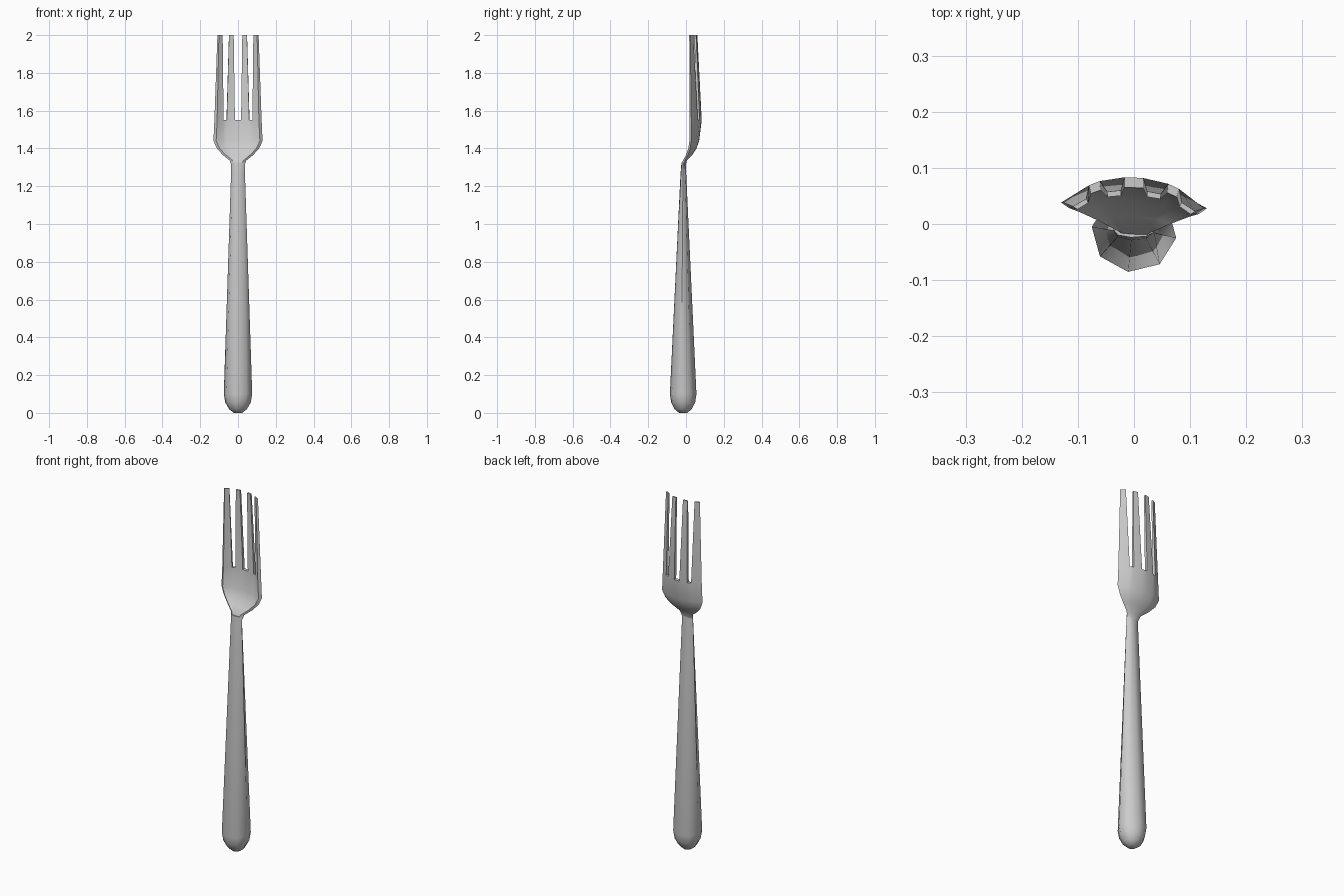
import bpy, bmesh, math

if "Cube" in bpy.data.objects:
    bpy.data.objects.remove(bpy.data.objects["Cube"])


def finish(bm, name, angle):
    bmesh.ops.recalc_face_normals(bm, faces=bm.faces)
    mesh = bpy.data.meshes.new(name)
    bm.to_mesh(mesh)
    bm.free()
    obj = bpy.data.objects.new(name, mesh)
    bpy.context.collection.objects.link(obj)
    bpy.ops.object.select_all(action='DESELECT')
    obj.select_set(True)
    bpy.context.view_layer.objects.active = obj
    bpy.ops.object.shade_smooth_by_angle(angle=math.radians(angle))


# Handle: eight-sided tapering rings (z, half width, half depth, centre y)
RINGS = [(0.0, .022, .022, -.015), (.02, .048, .046, -.015),
         (.055, .068, .064, -.015), (.10, .076, .071, -.015),
         (1.27, .037, .015, -.014), (1.325, .036, .011, -.013)]
bm = bmesh.new()
loops = []
for z, rx, ry, cy in RINGS:
    angles = [math.radians(45 * i - 8) for i in range(8)]
    loops.append([bm.verts.new((rx * math.cos(a), cy + ry * math.sin(a), z))
                  for a in angles])
for a, b in zip(loops, loops[1:]):
    for i in range(8):
        j = (i + 1) % 8
        bm.faces.new((a[i], a[j], b[j], b[i]))
bm.faces.new(loops[0])
bm.faces.new(loops[-1])
finish(bm, "handle", 50)

# Head: back sheet rows (z, half width, centre y, edge drop, thickness)
ROWS = [(1.305, .033, -.003, .008, .020), (1.335, .043, .004, .008, .020),
        (1.365, .080, .032, .018, .020), (1.40, .112, .055, .028, .018),
        (1.44, .130, .069, .036, .018), (1.55, .125, .083, .050, .018),
        (2.0, .109, .060, .033, .010)]
ROOT = [-1, -.64, -.49, -.13, .13, .49, .64, 1]
TIP = [-1, -.78, -.44, -.21, .21, .44, .78, 1]

bm = bmesh.new()
grid = []
inward = {}
for r, (z, w, yc, drop, t) in enumerate(ROWS):
    last = r == len(ROWS) - 1
    row = []
    for u in (TIP if last else ROOT):
        y = yc - drop * abs(u) ** 2.4 - .04 * u * w
        v = bm.verts.new((u * w, y, z))
        # Front surface offset, turned inward near the rim
        inward[(round(u * w, 5), z)] = (-.8 * t * u ** 3, -t * (1 - .45 * u * u))
        row.append(v)
    grid.append(row)
for r in range(len(grid) - 1):
    step = 2 if r == len(grid) - 2 else 1      # only tine columns at the top
    for i in range(0, 7, step):
        bm.faces.new((grid[r][i], grid[r][i + 1],
                      grid[r + 1][i + 1], grid[r + 1][i]))
out = bmesh.ops.extrude_face_region(bm, geom=bm.faces[:], use_keep_orig=True)
for v in out["geom"]:
    if isinstance(v, bmesh.types.BMVert):
        key = min(inward, key=lambda k: abs(k[0] - v.co.x) + abs(k[1] - v.co.z))
        dx, dy = inward[key]
        v.co.x += dx
        v.co.y += dy
finish(bm, "fork_head", 40)
